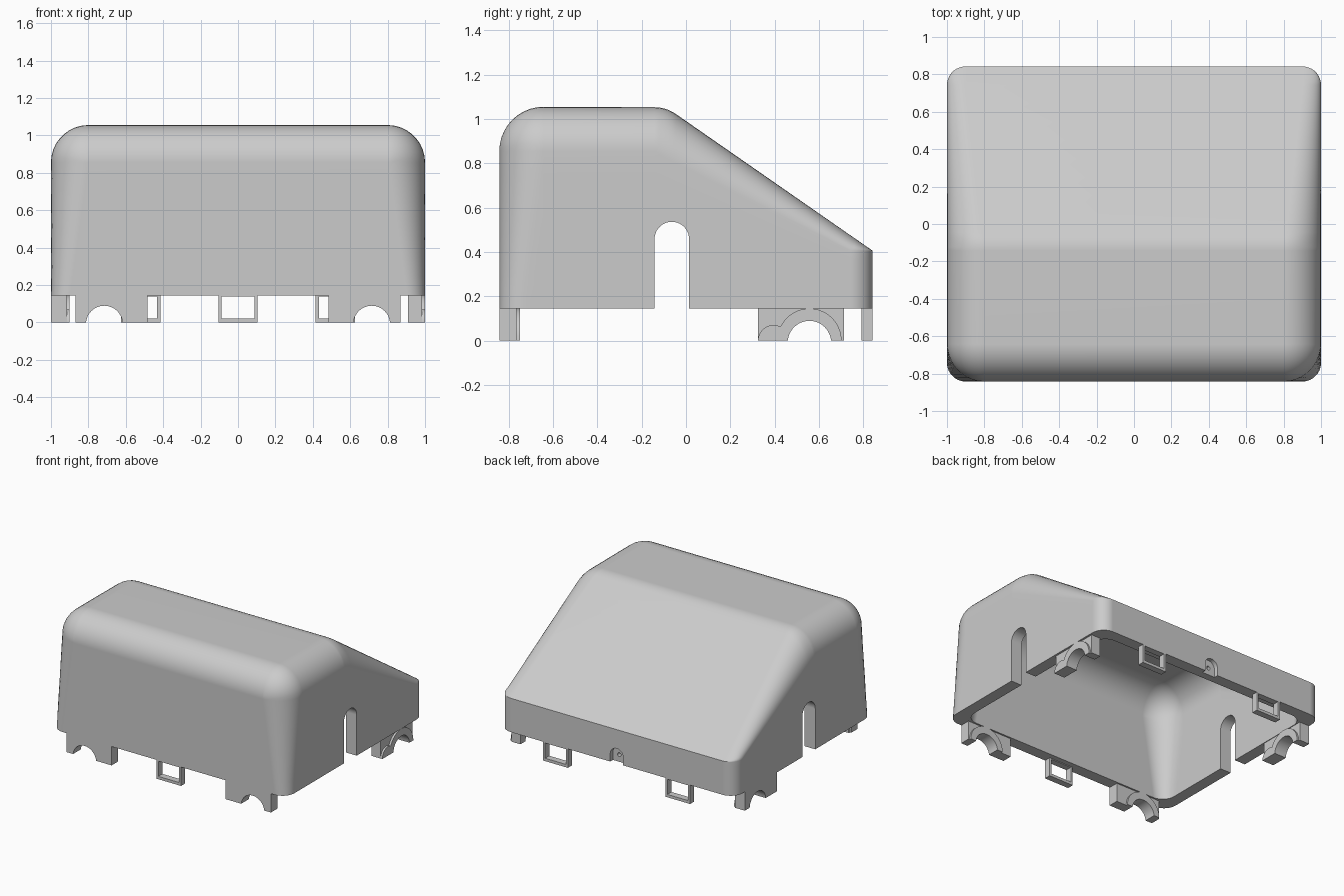
import bpy, bmesh
from math import sin, cos, pi, radians, sqrt

cube = bpy.data.objects.get("Cube")
if cube:
    bpy.data.objects.remove(cube, do_unlink=True)

grey = bpy.data.materials.new("plain_grey")
grey.use_nodes = True
grey.diffuse_color = (0.6, 0.6, 0.6, 1)
grey.node_tree.nodes["Principled BSDF"].inputs["Base Color"].default_value = grey.diffuse_color

WALL = 0.09
RIM = 0.145
DEPTH = 0.8425      # half the depth of the housing
BIG, SMALL = 0.2, 0.1


def make_object(name, bm):
    bmesh.ops.remove_doubles(bm, verts=bm.verts, dist=1e-5)
    bmesh.ops.recalc_face_normals(bm, faces=bm.faces)
    mesh = bpy.data.meshes.new(name)
    bm.to_mesh(mesh)
    bm.free()
    obj = bpy.data.objects.new(name, mesh)
    bpy.context.collection.objects.link(obj)
    mesh.materials.append(grey)
    return obj


def smooth(obj):
    bpy.ops.object.select_all(action='DESELECT')
    obj.select_set(True)
    bpy.context.view_layer.objects.active = obj
    bpy.ops.object.shade_smooth_by_angle(angle=radians(30))


def prism(name, outline, axis, lo, hi):
    """Extrude an outline of (u, z) points along x or y."""
    bm = bmesh.new()
    place = lambda u, z, c: (c, u, z) if axis == 'x' else (u, c, z)
    a = [bm.verts.new(place(u, z, lo)) for u, z in outline]
    b = [bm.verts.new(place(u, z, hi)) for u, z in outline]
    bm.faces.new(a)
    bm.faces.new(b)
    for i in range(len(a)):
        j = (i + 1) % len(a)
        bm.faces.new((a[i], a[j], b[j], b[i]))
    return make_object(name, bm)


def arc(u, z, r, start, end, n=20):
    return [(u + r * cos(start + (end - start) * i / n),
             z + r * sin(start + (end - start) * i / n)) for i in range(n + 1)]


def rect(u0, u1, z0, z1):
    return [(u0, z0), (u1, z0), (u1, z1), (u0, z1)]


# Housing: cross sections from front to back, for a given inward offset
def stations(o):
    rows = []                       # y, top height, fillet start height, centre x, fillet radius
    zc = 0.855 - o
    for i in range(11):             # rounded front edge
        t = pi / 2 * (1 - i / 10)
        rows.append((-DEPTH + BIG + o - BIG * sin(t), zc + BIG * cos(t), zc, 0.8 - o, BIG * cos(t)))
    q = 0.17 - o
    slope = [(-0.143 + q * sin(radians(a)), 0.883 + q * cos(radians(a)))
             for a in (0, 7, 14, 21, 28, 35)]
    y1, h1 = slope[-1]
    yc = DEPTH - SMALL - o
    slope += [(y1 + (yc - y1) * i / 8, h1 - 0.695 * (yc - y1) * i / 8) for i in range(1, 9)]
    low = 0.405 - 0.52 * o
    for y, h in slope:              # roof bend and slope with narrowing fillet
        f = (y + 0.143) / (yc + 0.143)
        rows.append((y, h, zc + (low - zc) * f, 0.8 + 0.1 * f - o, BIG + (SMALL - BIG) * f))
    for i in range(1, 10):          # rounded back corners
        t = pi / 2 * i / 9
        y = yc + SMALL * sin(t)
        rows.append((y, max(low, h1 - 0.695 * (y - y1)), low, 0.9 - o, SMALL * cos(t)))
    return rows


def section(row, o):
    y, h, zl, cx, r = row
    half = []
    for k in range(8):              # side wall, with front corners widening upwards
        z = RIM + (zl - RIM) * k / 7
        w = cx + r
        if y < -0.5:
            rc = SMALL + (BIG - SMALL) * k / 7
            d = max(0, -DEPTH + o + rc - y)
            w = 1 - o - rc + sqrt(max(0, rc * rc - d * d))
        half.append((w, y, z))
    for k in range(1, 10):          # roof edge fillet
        a = pi / 2 * k / 9
        half.append((cx + r * cos(a), y, zl + (h - zl) * sin(a)))
    return half + [(-x, y, z) for x, y, z in reversed(half)]


bm = bmesh.new()
skins = []
for o in (0, WALL):
    grid = [[bm.verts.new(p) for p in section(row, o)] for row in stations(o)]
    for a, b in zip(grid, grid[1:]):
        for i in range(len(a) - 1):
            bm.faces.new((a[i], a[i + 1], b[i + 1], b[i]))
    bm.faces.new(grid[0])
    bm.faces.new(grid[-1])
    skins.append(grid)
outer, inner = skins
for side in (0, -1):
    for i in range(len(outer) - 1):
        bm.faces.new((outer[i][side], outer[i + 1][side], inner[i + 1][side], inner[i][side]))
for end in (0, -1):
    bm.faces.new((outer[end][0], outer[end][-1], inner[end][-1], inner[end][0]))
housing = make_object("housing", bm)

# Side slots, back notch and its pin hole
cutters = [
    prism("slot_cutter", [(-0.142, 0), (0.014, 0)] + arc(-0.064, 0.458, 0.078, 0, pi), 'x', -1.2, 1.2),
    prism("notch_cutter", [(-0.055, 0.1), (0.055, 0.1)] + arc(0, 0.205, 0.055, 0, pi), 'y', 0.81, 0.9),
    prism("pin_hole_cutter", arc(0, 0.2, 0.015, 0, 2 * pi * 15 / 16, 15), 'y', 0.7, 0.9),
]
bpy.context.view_layer.objects.active = housing
for cutter in cutters:
    mod = housing.modifiers.new("cut", 'BOOLEAN')
    mod.operation = 'DIFFERENCE'
    mod.solver = 'EXACT'
    mod.object = cutter
    bpy.ops.object.modifier_apply(modifier=mod.name)
    bpy.data.objects.remove(cutter, do_unlink=True)
smooth(housing)
weighted = housing.modifiers.new("weighted_normals", 'WEIGHTED_NORMAL')
weighted.keep_sharp = True


# Bearing feet: a plate with an arch cut out, and a half ring around the arch
def arch(centre):
    return arc(centre, -0.009, 0.098, pi - 0.092, 0.092)


def arch_plate(u0, u1, centre):
    return [(u0, 0)] + arch(centre) + [(u1, 0), (u1, RIM), (u0, RIM)]


def half_ring(centre):
    return arc(centre, 0, RIM, 0, pi) + arch(centre)


for s, word in ((1, "left"), (-1, "right")):
    u = sorted((s * 0.485, s * 0.87))
    smooth(prism("front_foot_" + word, arch_plate(u[0], u[1], s * 0.715), 'y', -DEPTH, -0.765))
    smooth(prism("front_foot_ring_" + word, half_ring(s * 0.715), 'y', -0.765, -0.75))

# Side feet, with a small round shoulder beside the ring
shoulder = [p for p in arc(0.395, 0, 0.07, pi, 0) if p[0] < 0.43] + [(0.43, 0)]
for word, plate, ring in (("left", (0.908, 0.985), (0.985, 1.0)),
                          ("right", (-1.0, -0.915), (-0.915, -0.9))):
    smooth(prism("side_foot_" + word, arch_plate(0.325, 0.714, 0.557), 'x', *plate))
    smooth(prism("side_foot_ring_" + word, half_ring(0.557), 'x', *ring))
    smooth(prism("side_foot_shoulder_" + word, shoulder, 'x', *ring))

# Clip frames: one at the front, two at the back
for word, x, y in (("front", 0, -DEPTH), ("back_left", 0.52, DEPTH - 0.05),
                   ("back_right", -0.52, DEPTH - 0.05)):
    bars = {"post_a": rect(x - 0.105, x - 0.088, 0, RIM),
            "post_b": rect(x + 0.088, x + 0.105, 0, RIM),
            "sill": rect(x - 0.088, x + 0.088, 0, 0.022),
            "header": rect(x - 0.088, x + 0.088, 0.139, RIM)}
    for part, outline in bars.items():
        prism("clip_" + word + "_" + part, outline, 'y', y, y + 0.05)
